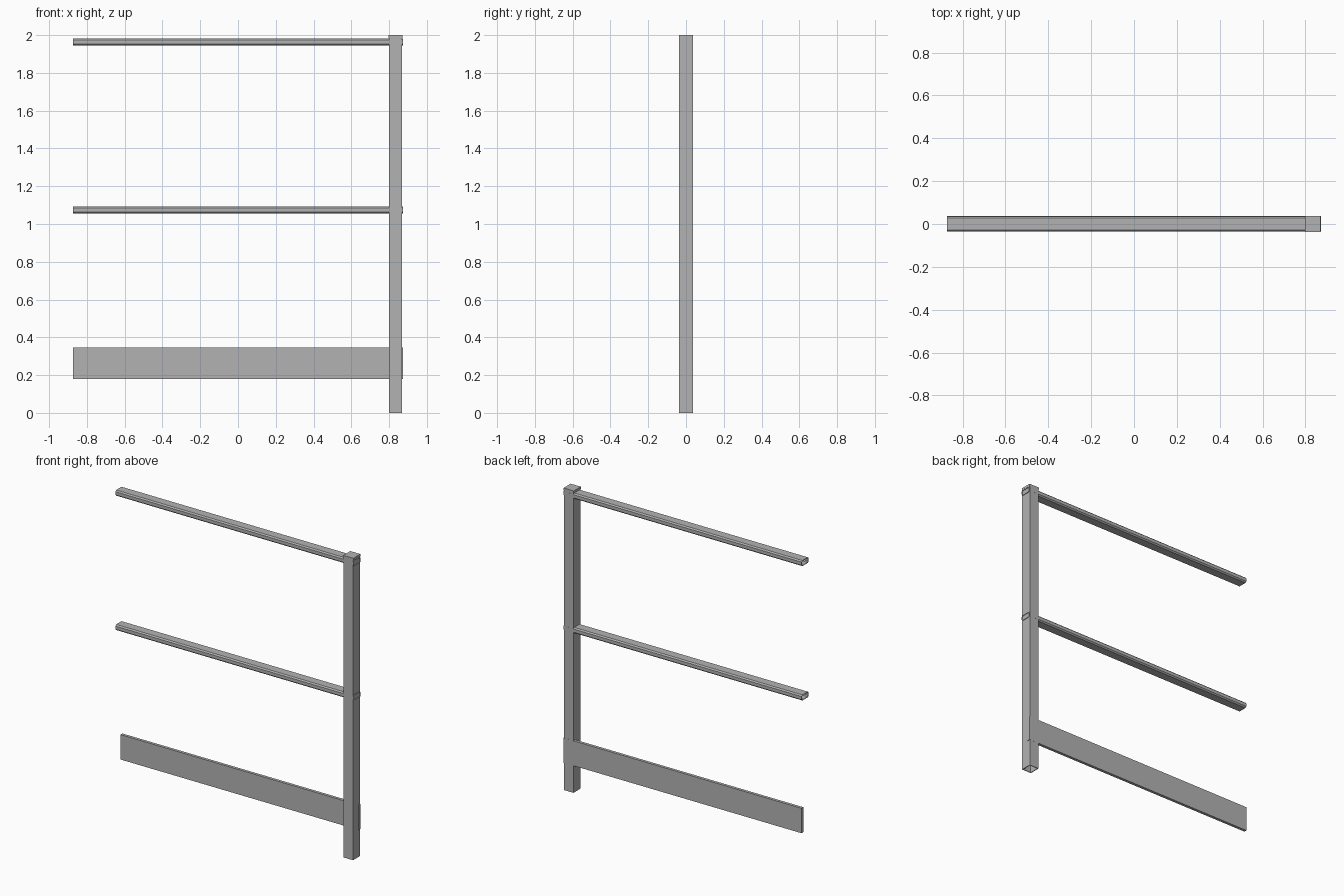
import bpy, bmesh

cube = bpy.data.objects.get("Cube")
if cube:
    bpy.data.objects.remove(cube, do_unlink=True)

metal = bpy.data.materials.new("grey_metal")
metal.use_nodes = True
GREY = (0.45, 0.45, 0.45, 1)
metal.diffuse_color = GREY
metal.node_tree.nodes["Principled BSDF"].inputs["Base Color"].default_value = GREY


def finish(bm, name):
    bmesh.ops.recalc_face_normals(bm, faces=bm.faces)
    mesh = bpy.data.meshes.new(name)
    bm.to_mesh(mesh)
    bm.free()
    mesh.materials.append(metal)
    obj = bpy.data.objects.new(name, mesh)
    bpy.context.collection.objects.link(obj)
    return obj


def box(name, lo, hi):
    bm = bmesh.new()
    bmesh.ops.create_cube(bm, size=1)
    for v in bm.verts:
        v.co = [(a + b) / 2 + c * (b - a) for a, b, c in zip(lo, hi, v.co)]
    return finish(bm, name)


def section(a, b, cut):
    """Rectangle of half sizes a, b with its corners cut off."""
    if cut == 0:
        return [(a, b), (-a, b), (-a, -b), (a, -b)]
    return [(a, b - cut), (a - cut, b), (cut - a, b), (-a, b - cut),
            (-a, cut - b), (cut - a, -b), (a - cut, -b), (a, cut - b)]


def tube(name, a, b, cut, wall, start, end, place):
    """Open hollow tube; place maps section point and length to a position."""
    bm = bmesh.new()
    outer = section(a, b, cut)
    inner = section(a - wall, b - wall, cut * 0.7)
    rings = [[bm.verts.new(place(u, v, t)) for u, v in pts]
             for pts, t in ((outer, start), (outer, end), (inner, end), (inner, start))]
    n = len(outer)
    for k in range(4):
        r, s = rings[k], rings[(k + 1) % 4]
        for i in range(n):
            j = (i + 1) % n
            bm.faces.new((r[i], r[j], s[j], s[i]))
    return finish(bm, name)


POST_X, HALF = 0.834, 0.037
END = 0.873

# Hollow post with a flat cap
tube("post", HALF - 0.002, HALF, 0, 0.005, 0, 1.985,
     lambda u, v, t: (POST_X + u, v, t))
box("post_cap", (POST_X - HALF, -HALF, 1.985), (POST_X + HALF, HALF, 2.0))

# Hollow rails with cut corners, and the small fixings behind the post
for label, z in (("middle", 1.074), ("top", 1.964)):
    tube(label + "_rail", HALF - 0.001, 0.0185, 0.008, 0.004, -END, END,
         lambda u, v, t, z=z: (t, u, z + v))
    box(label + "_fixing", (POST_X - 0.013, HALF - 0.002, z - 0.013),
        (POST_X + 0.013, HALF + 0.001, z + 0.013))

# Toe board along the back of the post
box("toe_board", (-END, 0.018, 0.18), (END, HALF + 0.0005, 0.345))
